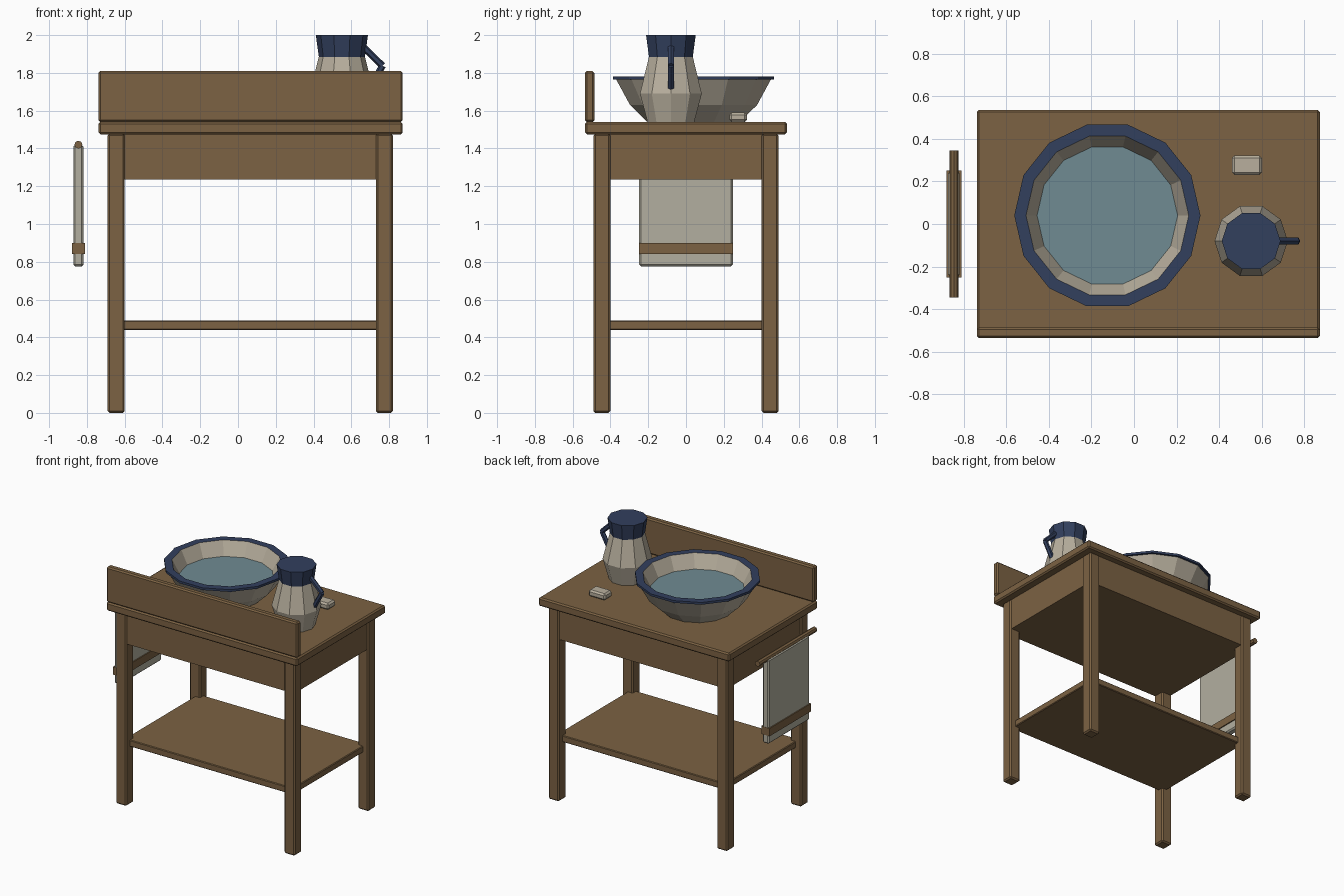
import bpy
import bmesh
from math import cos, sin, tau
from mathutils import Vector

default = bpy.data.objects.get("Cube")
if default:
    bpy.data.objects.remove(default, do_unlink=True)


def material(name, rgb):
    m = bpy.data.materials.new(name)
    m.use_nodes = True
    color = (*rgb, 1)
    m.diffuse_color = color
    m.node_tree.nodes["Principled BSDF"].inputs["Base Color"].default_value = color
    return m


wood = material("brown wood", (0.2, 0.122, 0.056))
ceramic = material("cream ceramic", (0.48, 0.43, 0.34))
linen = material("pale linen", (0.45, 0.43, 0.35))
navy = material("navy glaze", (0.032, 0.05, 0.11))
water = material("blue water", (0.16, 0.26, 0.29))


def make(name, bm, mats):
    bmesh.ops.recalc_face_normals(bm, faces=bm.faces[:])
    mesh = bpy.data.meshes.new(name)
    bm.to_mesh(mesh)
    bm.free()
    for m in mats:
        mesh.materials.append(m)
    obj = bpy.data.objects.new(name, mesh)
    bpy.context.collection.objects.link(obj)
    return obj


def box(name, xs, ys, zs, mat, bevel=0.01):
    """Box spanning the given ranges, with chamfered edges."""
    bm = bmesh.new()
    bmesh.ops.create_cube(bm, size=1)
    for v in bm.verts:
        for i, (lo, hi) in enumerate((xs, ys, zs)):
            v.co[i] = hi if v.co[i] > 0 else lo
    obj = make(name, bm, [mat])
    if bevel:
        mod = obj.modifiers.new("chamfer", "BEVEL")
        mod.width = bevel
        mod.segments = 1
    return obj


def lathe(name, center, sides, profile, bands, mats, caps):
    """Faceted turned shape; bands and caps hold material indices."""
    bm = bmesh.new()
    rings = [[bm.verts.new((center[0] + r * cos(tau * i / sides),
                            center[1] + r * sin(tau * i / sides), z))
              for i in range(sides)] for r, z in profile]
    for a, b, index in zip(rings, rings[1:], bands):
        for i in range(sides):
            j = (i + 1) % sides
            bm.faces.new((a[i], a[j], b[j], b[i])).material_index = index
    for ring, index in zip((rings[0], rings[-1]), caps):
        bm.faces.new(ring).material_index = index
    return make(name, bm, mats)


def rod(name, start, end, radius, sides, mat):
    start, end = Vector(start), Vector(end)
    axis = end - start
    bm = bmesh.new()
    bmesh.ops.create_cone(bm, cap_ends=True, segments=sides, radius1=radius,
                          radius2=radius, depth=axis.length)
    turn = axis.to_track_quat("Z", "Y").to_matrix()
    for v in bm.verts:
        v.co = turn @ v.co + (start + end) / 2
    return make(name, bm, [mat])


# Table frame
for side, xs in (("right", (-0.69, -0.6)), ("left", (0.73, 0.82))):
    for end, ys in (("front", (-0.49, -0.4)), ("back", (0.4, 0.49))):
        box(f"{end}_{side}_leg", xs, ys, (0, 1.478), wood)
box("apron", (-0.68, 0.81), (-0.48, 0.48), (1.235, 1.478), wood, 0)
box("lower_shelf", (-0.645, 0.775), (-0.445, 0.445), (0.44, 0.49), wood, 0.005)
box("table_top", (-0.738, 0.872), (-0.535, 0.535), (1.475, 1.54), wood)
box("splash_board", (-0.738, 0.872), (-0.535, -0.485), (1.54, 1.81), wood)

# Towel on its rail
rod("towel_rail", (-0.845, -0.345, 1.42), (-0.845, 0.345, 1.42), 0.021, 8, wood)
box("towel", (-0.872, -0.818), (-0.248, 0.248), (0.775, 1.42), linen)
box("towel_stripe", (-0.88, -0.81), (-0.25, 0.25), (0.84, 0.9), wood, 0)

# Wash bowl: outer wall, rim, inner wall, water surface
lathe("wash_bowl", (-0.125, 0.04), 14,
      [(0.25, 1.54), (0.345, 1.63), (0.42, 1.765), (0.437, 1.765),
       (0.437, 1.782), (0.382, 1.782), (0.33, 1.68)],
      [0, 0, 1, 1, 1, 0], [ceramic, navy, water], (0, 2))

# Jug with a bent handle
lathe("jug", (0.55, -0.08), 10,
      [(0.13, 1.54), (0.172, 1.69), (0.122, 1.885), (0.138, 2.0)],
      [0, 0, 1], [ceramic, navy], (0, 1))
bend = (0.765, -0.08, 1.838)
rod("handle_upper", (0.655, -0.08, 1.945), bend, 0.018, 6, navy)
rod("handle_lower", bend, (0.695, -0.08, 1.71), 0.018, 6, navy)

# Soap bar
box("soap", (0.46, 0.6), (0.23, 0.322), (1.54, 1.59), ceramic, 0.012)
